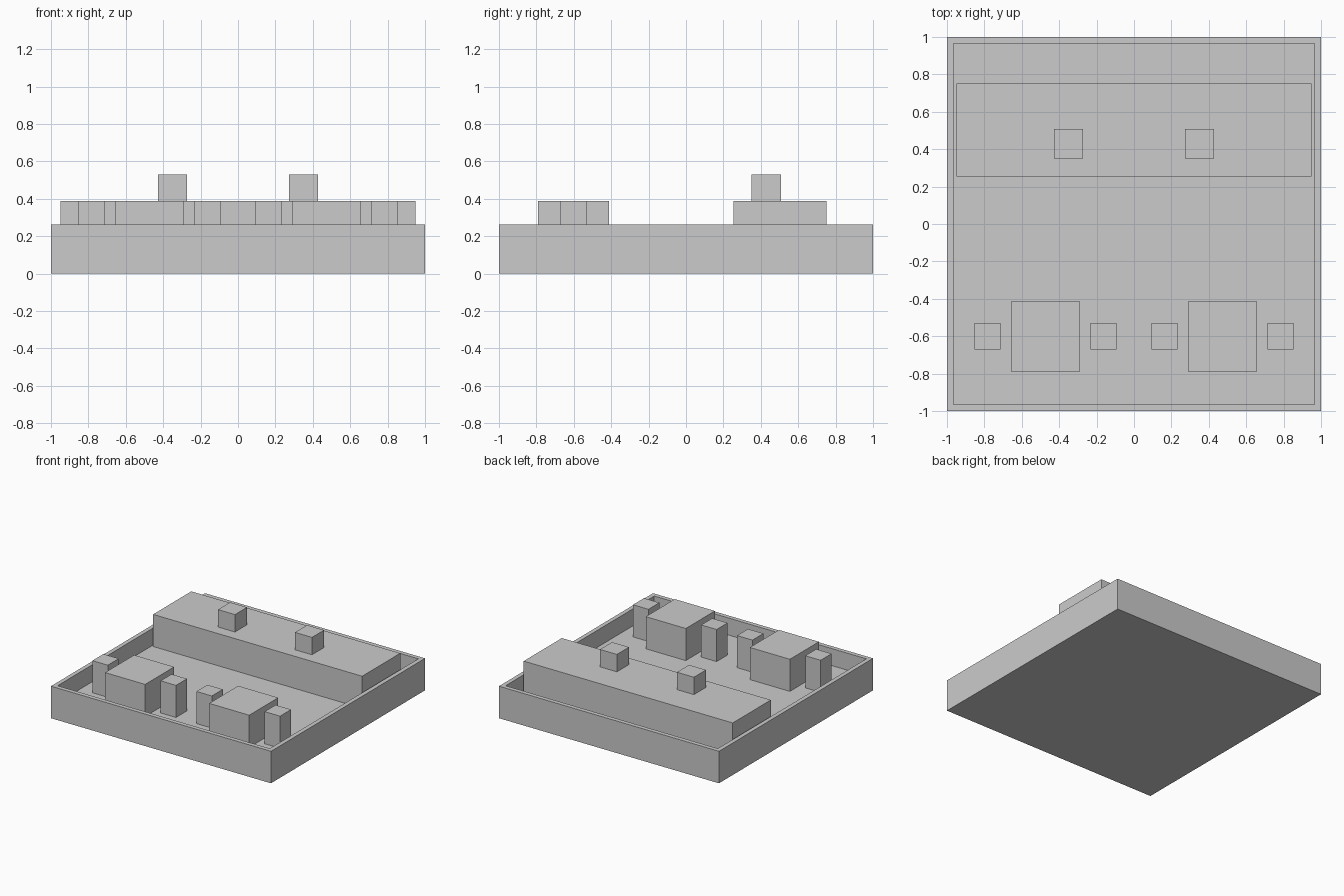
import bpy, bmesh
from mathutils import Vector

if "Cube" in bpy.data.objects:
    bpy.data.objects.remove(bpy.data.objects["Cube"])

RIM, FLOOR, TOP = 0.263, 0.123, 0.387


def box(name, x0, x1, y0, y1, z0, z1):
    bm = bmesh.new()
    bmesh.ops.create_cube(bm, size=1)
    for v in bm.verts:
        v.co = Vector((x1 if v.co.x > 0 else x0,
                       y1 if v.co.y > 0 else y0,
                       z1 if v.co.z > 0 else z0))
    return finish(name, bm)


def finish(name, bm):
    mesh = bpy.data.meshes.new(name)
    bm.to_mesh(mesh)
    bm.free()
    obj = bpy.data.objects.new(name, mesh)
    bpy.context.collection.objects.link(obj)
    return obj


# Open tray: inset the top of a slab and push the floor down
tray = box("tray", -1, 1, -1, 1, 0, RIM)
bm = bmesh.new()
bm.from_mesh(tray.data)
bm.normal_update()
top = max(bm.faces, key=lambda f: f.calc_center_median().z)
bmesh.ops.inset_region(bm, faces=[top], thickness=0.05)
inner = bmesh.ops.extrude_discrete_faces(bm, faces=[top])["faces"][0]
for v in inner.verts:
    v.co.z = FLOOR
bmesh.ops.recalc_face_normals(bm, faces=bm.faces)
bm.to_mesh(tray.data)
bm.free()

# Long raised counter across the back
box("counter", -0.95, 0.95, 0.255, 0.75, FLOOR, TOP)

# Items on the counter, and a table with two seats on each side
for side, s in (("left", -1), ("right", 1)):
    cx = 0.35 * s
    box(f"counter_item_{side}", cx - 0.077, cx + 0.077, 0.35, 0.507, TOP, 0.53)
    tx = 0.473 * s
    box(f"table_{side}", tx - 0.182, tx + 0.182, -0.79, -0.413, FLOOR, TOP)
    for where, d in (("inner", -0.31), ("outer", 0.31)):
        px = (0.473 + d) * s
        box(f"seat_{side}_{where}", px - 0.07, px + 0.07, -0.672, -0.53, FLOOR, TOP)
